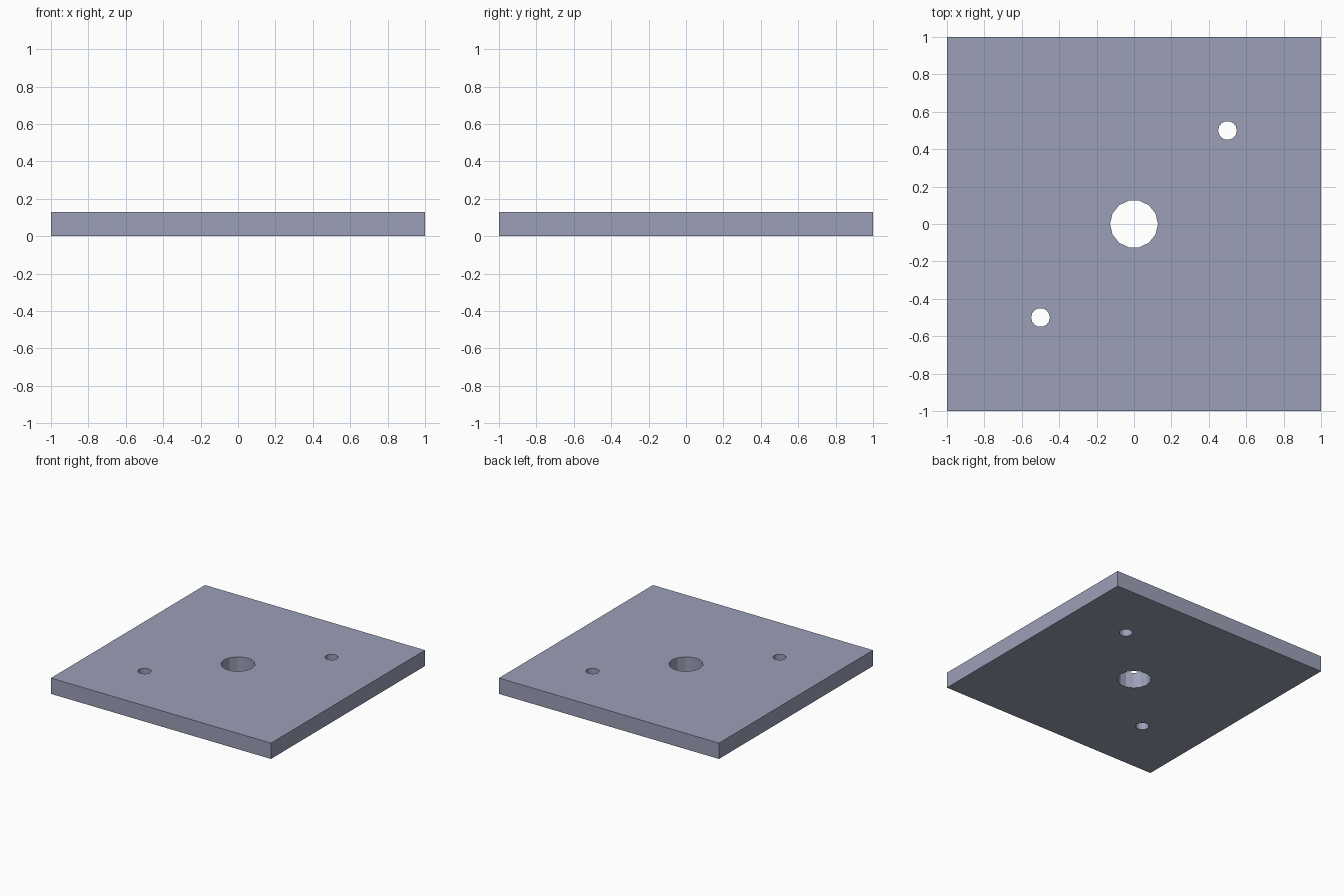
import bpy
import bmesh
import math

if "Cube" in bpy.data.objects:
    bpy.data.objects.remove(bpy.data.objects["Cube"])

THICK = 0.13


def circle(bm, x, y, radius, sides, turn=0.0):
    """Closed edge loop at z = 0."""
    vs = []
    for i in range(sides):
        a = turn + math.tau * i / sides
        vs.append(bm.verts.new((x + radius * math.cos(a), y + radius * math.sin(a), 0)))
    return [bm.edges.new((vs[i], vs[(i + 1) % sides])) for i in range(sides)]


bm = bmesh.new()

# Square outline
edges = circle(bm, 0, 0, math.sqrt(2), 4, math.pi / 4)

# Centre bore and two diagonal pin holes
edges += circle(bm, 0, 0, 0.128, 14)
for s in (-1, 1):
    edges += circle(bm, 0.5 * s, 0.5 * s, 0.05, 14)

# Fill the profile around the holes, then raise it to a solid plate
bmesh.ops.triangle_fill(bm, use_beauty=True, use_dissolve=False, edges=edges)
bottom = bm.faces[:]
raised = bmesh.ops.extrude_face_region(bm, geom=bottom, use_keep_orig=True)
top = [g for g in raised["geom"] if isinstance(g, bmesh.types.BMVert)]
bmesh.ops.translate(bm, verts=top, vec=(0, 0, THICK))
bmesh.ops.recalc_face_normals(bm, faces=bm.faces[:])

mesh = bpy.data.meshes.new("drilled_plate")
bm.to_mesh(mesh)
bm.free()
plate = bpy.data.objects.new("drilled_plate", mesh)
bpy.context.collection.objects.link(plate)

# Blue-grey metal
metal = bpy.data.materials.new("blue_grey_metal")
metal.diffuse_color = (0.33, 0.35, 0.47, 1)
metal.use_nodes = True
metal.node_tree.nodes["Principled BSDF"].inputs["Base Color"].default_value = metal.diffuse_color
mesh.materials.append(metal)
